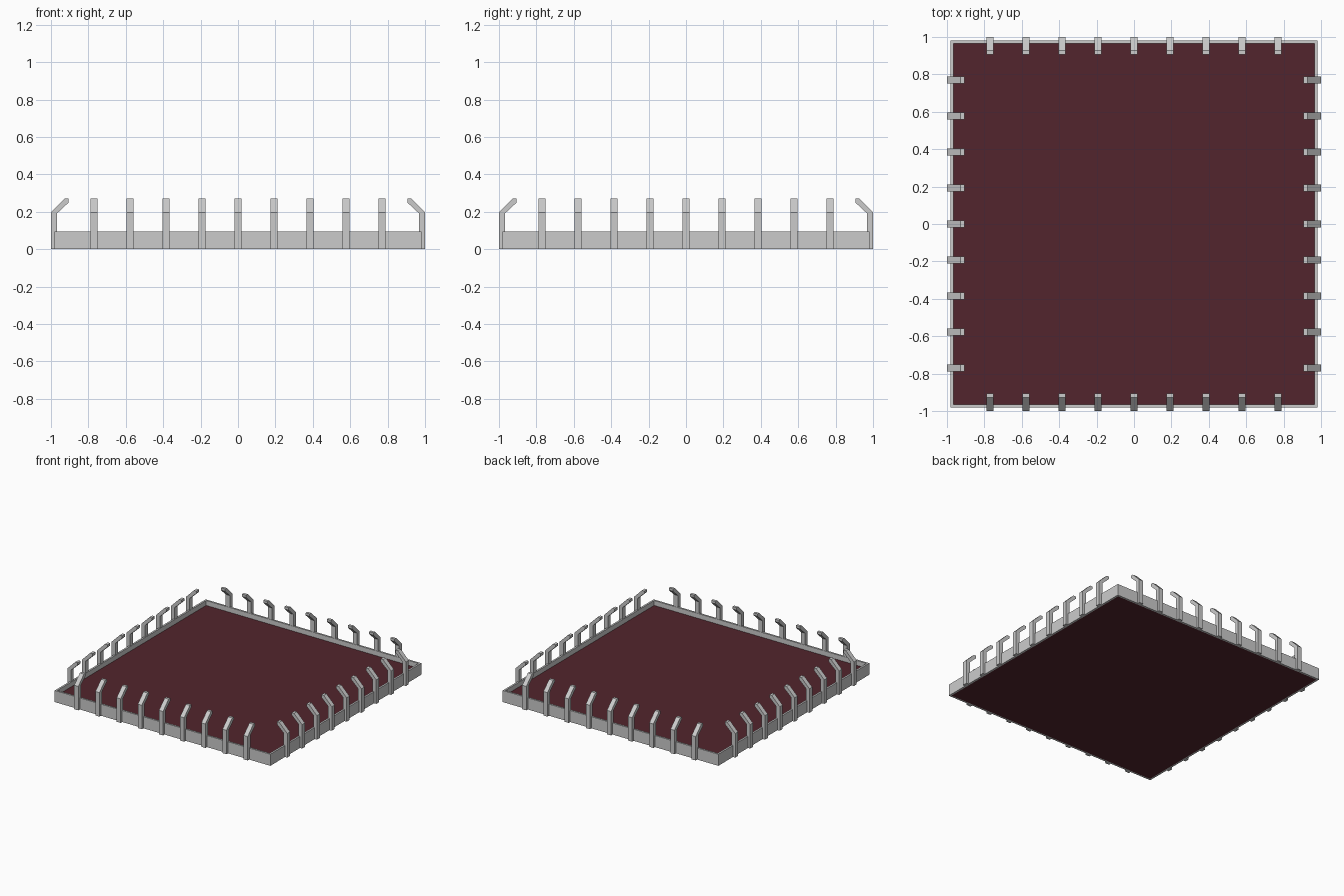
import bpy, bmesh
from mathutils import Matrix
from math import pi

if "Cube" in bpy.data.objects:
    bpy.data.objects.remove(bpy.data.objects["Cube"])

R, H, T = 0.98, 0.095, 0.015      # outer half width, height and thickness of the rim
FLOOR = 0.055                     # floor surface height
POSTS, STEP, WIDTH = 9, 0.1925, 0.037


def make_object(name, bm):
    bmesh.ops.recalc_face_normals(bm, faces=bm.faces[:])
    mesh = bpy.data.meshes.new(name)
    bm.to_mesh(mesh)
    bm.free()
    obj = bpy.data.objects.new(name, mesh)
    bpy.context.collection.objects.link(obj)
    return obj


def extrude_profile(bm, points, offset):
    face = bm.faces.new([bm.verts.new(p) for p in points])
    moved = bmesh.ops.extrude_face_region(bm, geom=[face])["geom"]
    verts = [v for v in moved if isinstance(v, bmesh.types.BMVert)]
    bmesh.ops.translate(bm, verts=verts, vec=offset)


# Red floor slab
bm = bmesh.new()
s = R - T
extrude_profile(bm, [(-s, -s, 0), (s, -s, 0), (s, s, 0), (-s, s, 0)], (0, 0, FLOOR))
floor = make_object("floor", bm)
red = bpy.data.materials.new("dark_red")
red.diffuse_color = (0.085, 0.018, 0.026, 1)
red.use_nodes = True
red.node_tree.nodes["Principled BSDF"].inputs["Base Color"].default_value = red.diffuse_color
floor.data.materials.append(red)

# Rim: four mitred walls
bm = bmesh.new()
for i in range(4):
    rot = Matrix.Rotation(i * pi / 2, 4, 'Z')
    plan = [(R, -R, 0), (R, R, 0), (s, s, 0), (s, -s, 0)]
    low = [bm.verts.new(rot @ Matrix.Translation(p).translation) for p in plan]
    high = [bm.verts.new(v.co + Matrix.Translation((0, 0, H)).translation) for v in low]
    bm.faces.new(low)
    bm.faces.new(high)
    for a, b in ((0, 1), (2, 3)):
        bm.faces.new((low[a], low[b], high[b], high[a]))
bmesh.ops.remove_doubles(bm, verts=bm.verts[:], dist=1e-4)
make_object("rim", bm)

# Posts with inward bent tips, nine along each side
profile = [(1.0, 0), (1.0, 0.197), (0.927, 0.27), (0.905, 0.27),
           (0.905, 0.25), (0.967, 0.192), (0.967, 0)]
for i, side in enumerate(("right", "back", "left", "front")):
    bm = bmesh.new()
    for k in range(POSTS):
        y = (k - (POSTS - 1) / 2) * STEP - WIDTH / 2
        extrude_profile(bm, [(x, y, z) for x, z in profile], (0, WIDTH, 0))
    bm.transform(Matrix.Rotation(i * pi / 2, 4, 'Z'))
    make_object(side + "_posts", bm)
